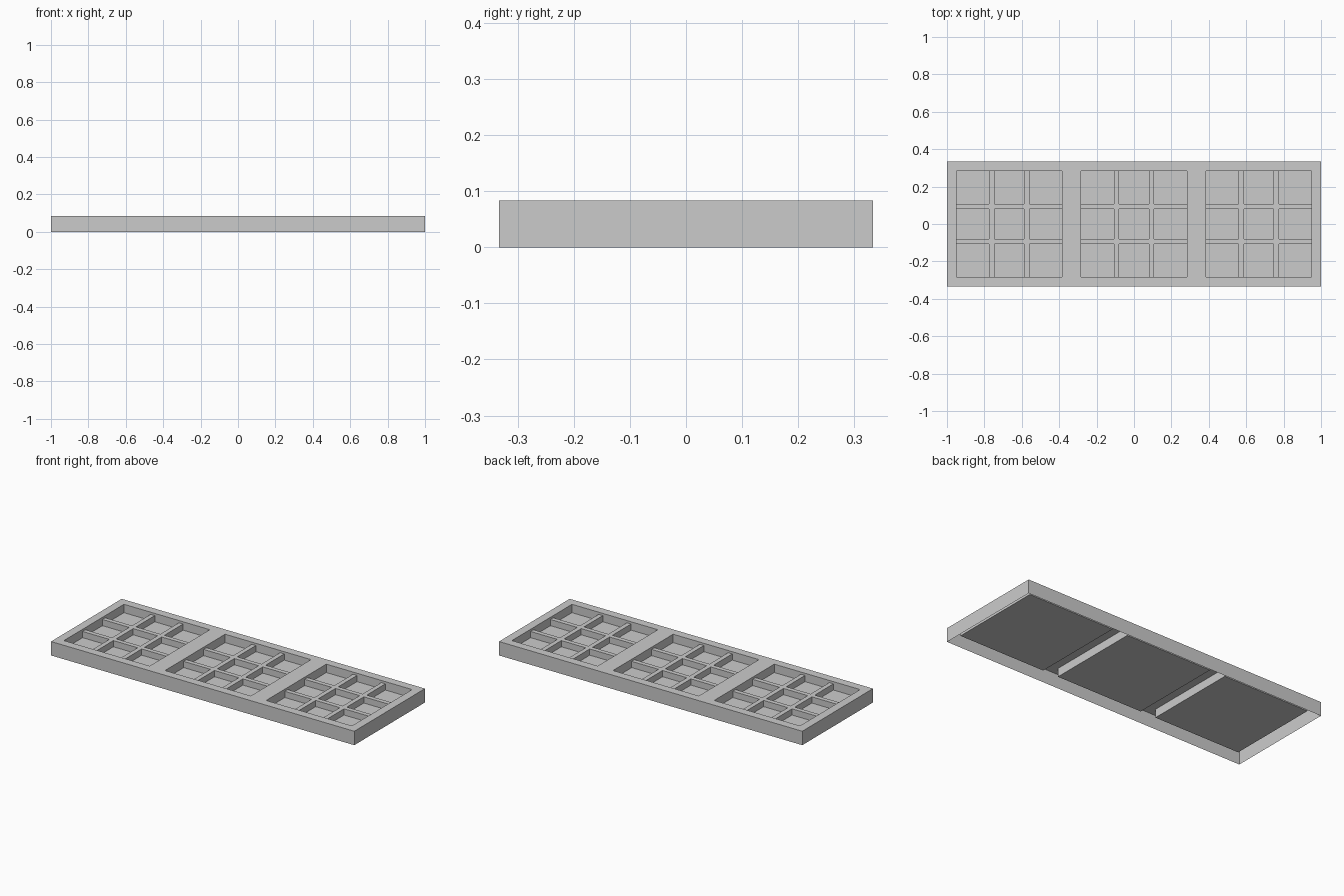
import bpy, bmesh

cube = bpy.data.objects.get("Cube")
if cube:
    bpy.data.objects.remove(cube, do_unlink=True)

# Main sizes
HALF_X, HALF_Y = 1.0, 0.333
TOP, BAR_TOP, FLOOR = 0.083, 0.07, 0.033
POCKET = 0.283
PITCH = 0.667
BAR_IN, BAR_OUT = 0.08, 0.107
CENTRES = [-PITCH, 0, PITCH]

grey = bpy.data.materials.new("plain grey")
grey.use_nodes = True
colour = (0.6, 0.6, 0.6, 1)
grey.diffuse_color = colour
grey.node_tree.nodes["Principled BSDF"].inputs["Base Color"].default_value = colour


def sheet(bm, xs, ys, z, keep):
    """Flat sheet of grid cells, leaving out the cells that keep() rejects."""
    for x0, x1 in zip(xs, xs[1:]):
        for y0, y1 in zip(ys, ys[1:]):
            if keep((x0 + x1) / 2, (y0 + y1) / 2):
                corners = [(x0, y0), (x1, y0), (x1, y1), (x0, y1)]
                bm.faces.new([bm.verts.new((x, y, z)) for x, y in corners])
    bmesh.ops.remove_doubles(bm, verts=bm.verts, dist=0.0001)


def drop_walls(bm, bottom, wanted):
    """Walls hanging from the open edges chosen by wanted()."""
    edges = []
    for e in bm.edges:
        mid = (e.verts[0].co + e.verts[1].co) / 2
        if e.is_boundary and wanted(mid):
            edges.append(e)
    for e in edges:
        loop = e.link_loops[0]
        a, b = loop.vert.co.copy(), loop.link_loop_next.vert.co.copy()
        low = [(b.x, b.y, bottom), (a.x, a.y, bottom)]
        bm.faces.new([bm.verts.new(p) for p in (b, a, low[1], low[0])])


def finish(name, bm):
    bmesh.ops.remove_doubles(bm, verts=bm.verts, dist=0.0001)
    mesh = bpy.data.meshes.new(name)
    bm.to_mesh(mesh)
    bm.free()
    mesh.materials.append(grey)
    obj = bpy.data.objects.new(name, mesh)
    bpy.context.collection.objects.link(obj)
    return obj


def on_rim(x, y):
    return abs(y) > POCKET or all(abs(x - c) > POCKET for c in CENTRES)


def outer(p):
    return abs(p.x) > HALF_X - 0.001 or abs(p.y) > HALF_Y - 0.001


# Frame top with three openings, outer skirt and pocket walls, open underneath
bm = bmesh.new()
xs = [-HALF_X] + [c + s * POCKET for c in CENTRES for s in (-1, 1)] + [HALF_X]
sheet(bm, xs, [-HALF_Y, -POCKET, POCKET, HALF_Y], TOP, on_rim)
drop_walls(bm, FLOOR, lambda p: p.z > TOP - 0.001 and not outer(p))
drop_walls(bm, 0, lambda p: p.z > TOP - 0.001 and outer(p))
finish("frame", bm)

# Pocket floors and crossed dividers
breaks = [-POCKET, -BAR_OUT, -BAR_IN, BAR_IN, BAR_OUT, POCKET]


def in_bar(v):
    return BAR_IN < abs(v) < BAR_OUT


for side, c in zip(("right", "middle", "left"), CENTRES):
    bm = bmesh.new()
    sheet(bm, [-POCKET, POCKET], [-POCKET, POCKET], FLOOR, lambda x, y: True)
    finish(side + "_pocket_floor", bm).location.x = c

    bm = bmesh.new()
    sheet(bm, breaks, breaks, BAR_TOP, lambda x, y: in_bar(x) or in_bar(y))
    drop_walls(bm, FLOOR, lambda p: max(abs(p.x), abs(p.y)) < POCKET - 0.001)
    finish(side + "_dividers", bm).location.x = c
